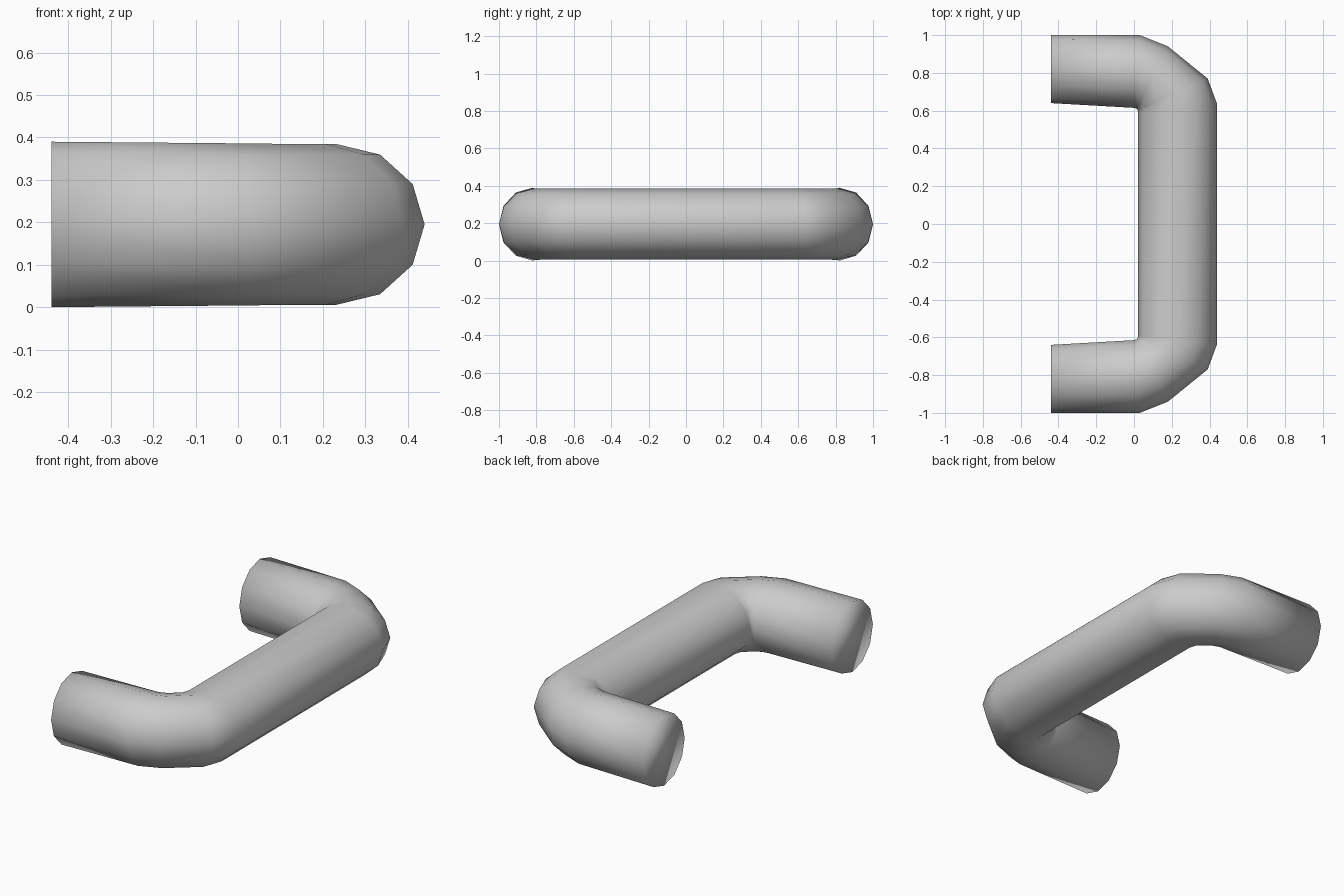
import bpy, bmesh, math
from mathutils import Vector

cube = bpy.data.objects.get("Cube")
if cube:
    bpy.data.objects.remove(cube, do_unlink=True)

# Plain grey finish
grey = bpy.data.materials.new("plain grey")
grey.use_nodes = True
color = (0.6, 0.6, 0.6, 1)
grey.diffuse_color = color
grey.node_tree.nodes["Principled BSDF"].inputs["Base Color"].default_value = color

SIDES = 12
MID_Z = 0.195

# Outer and inner point and half height of each ring, from leg end to grip
stations = [
    ((-0.44, 1.00), (-0.44, 0.64), 0.195),
    ((0.03, 1.00), (0.00, 0.615), 0.191),
    ((0.18, 0.94), (0.015, 0.61), 0.190),
    ((0.39, 0.77), (0.02, 0.60), 0.190),
    ((0.44, 0.635), (0.02, 0.59), 0.190),
]


def add_ring(bm, outer, inner, height, side):
    """Elliptical ring spanning the outer and inner edge of the tube."""
    a = Vector((outer[0], side * outer[1], MID_Z))
    b = Vector((inner[0], side * inner[1], MID_Z))
    mid, half = (a + b) / 2, (a - b) / 2
    ring = []
    for i in range(SIDES):
        t = math.tau * i / SIDES
        ring.append(bm.verts.new(mid + half * math.cos(t)
                                 + Vector((0, 0, height * math.sin(t)))))
    return ring


# Bent tube: one leg, the grip, then the mirrored leg
bm = bmesh.new()
rings = [add_ring(bm, *s, 1) for s in stations]
rings += [add_ring(bm, *s, -1) for s in reversed(stations)]
for r, s in zip(rings, rings[1:]):
    for i in range(SIDES):
        j = (i + 1) % SIDES
        bm.faces.new((r[i], r[j], s[j], s[i]))

# Closed leg ends
bm.faces.new(rings[0])
bm.faces.new(rings[-1])
bmesh.ops.recalc_face_normals(bm, faces=bm.faces)
for f in bm.faces:
    f.smooth = True

mesh = bpy.data.meshes.new("handle")
bm.to_mesh(mesh)
bm.free()
mesh.materials.append(grey)
handle = bpy.data.objects.new("handle", mesh)
bpy.context.collection.objects.link(handle)
